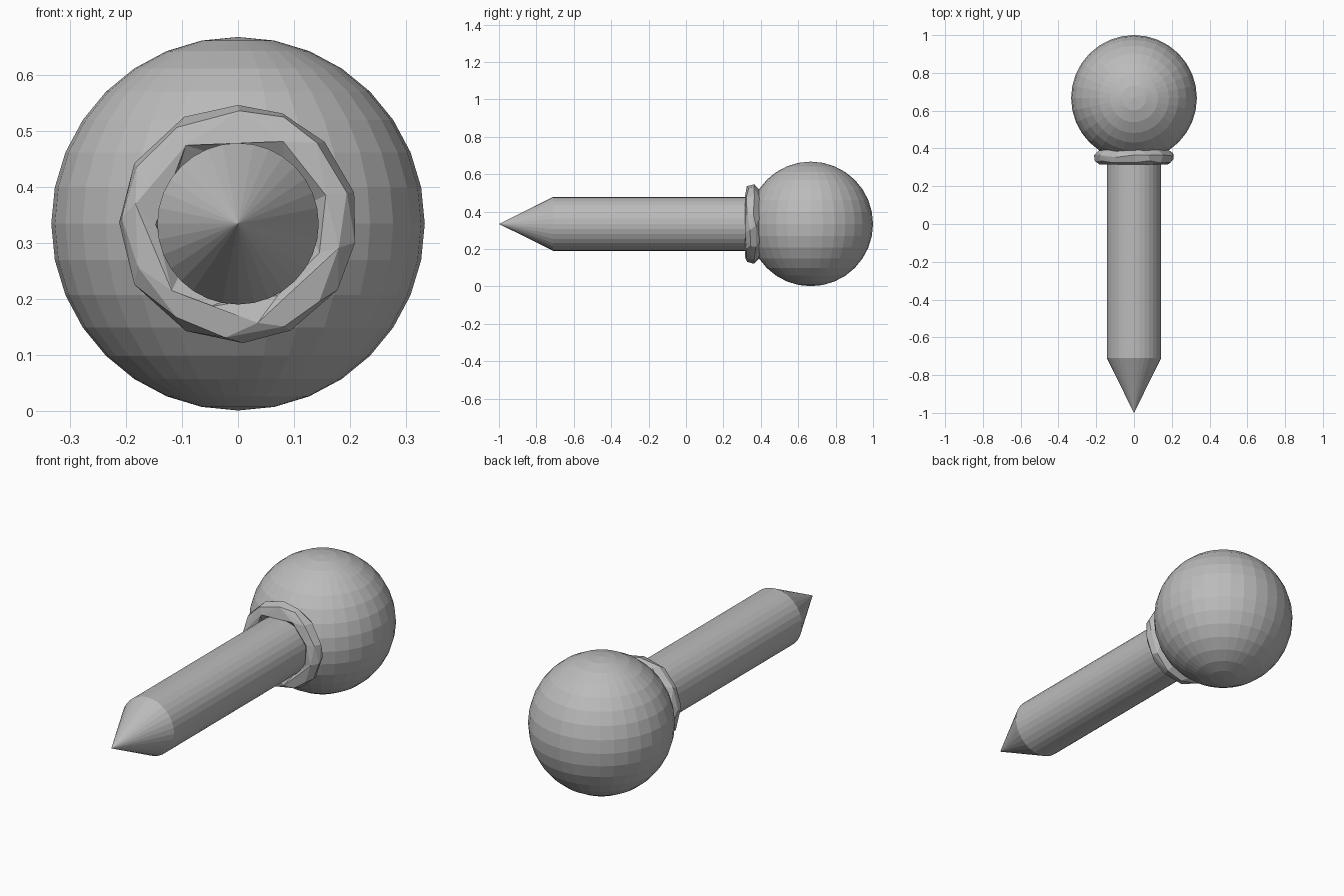
import bpy, math

if "Cube" in bpy.data.objects:
    bpy.data.objects.remove(bpy.data.objects["Cube"])

CZ = 0.334                      # height of the pin's axis
ALONG_Y = (math.pi / 2, 0, 0)   # turns local +z to -y

grey = bpy.data.materials.new("plain grey")
grey.diffuse_color = (0.5, 0.5, 0.5, 1)
grey.use_nodes = True
grey.node_tree.nodes["Principled BSDF"].inputs["Base Color"].default_value = grey.diffuse_color


def finish(name):
    ob = bpy.context.object
    ob.name = name
    ob.data.materials.append(grey)
    return ob


# Round head
bpy.ops.mesh.primitive_uv_sphere_add(segments=32, ring_count=16, radius=0.333,
                                     location=(0, 0.667, CZ))
finish("ball_head")

# Shaft, running slightly into the head
bpy.ops.mesh.primitive_cylinder_add(vertices=32, radius=0.144, depth=1.10,
                                    location=(0, -0.16, CZ), rotation=ALONG_Y)
finish("shaft")

# Pointed tip
bpy.ops.mesh.primitive_cone_add(vertices=32, radius1=0.144, radius2=0, depth=0.29,
                                location=(0, -0.855, CZ), rotation=ALONG_Y)
finish("pointed_tip")

# Roughly faceted collar
bpy.ops.mesh.primitive_torus_add(major_segments=48, minor_segments=12,
                                 major_radius=0.172, minor_radius=0.039,
                                 location=(0, 0.354, CZ), rotation=ALONG_Y)
collar = finish("collar")
dec = collar.modifiers.new("facets", "DECIMATE")
dec.ratio = 0.13
